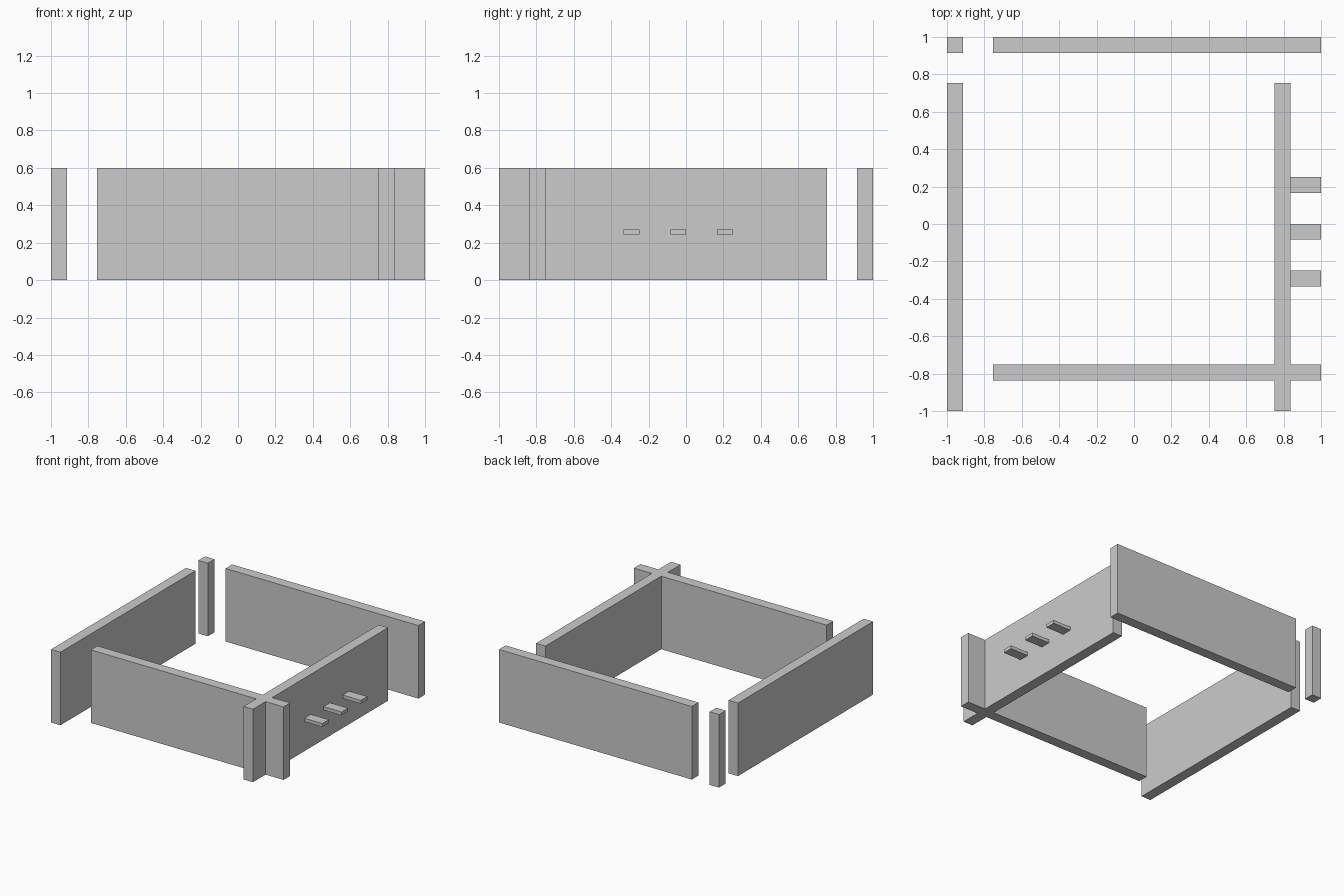
import bpy
import bmesh

if "Cube" in bpy.data.objects:
    bpy.data.objects.remove(bpy.data.objects["Cube"])

HEIGHT = 0.6
T = 0.086      # wall thickness
GAP = 0.753    # end of each wall beside an open corner
C0, C1 = 0.75, 0.836   # faces of the crossing walls


def prism(name, outline, z0=0.0, z1=HEIGHT):
    """Extrude a flat outline upward into a closed solid."""
    bm = bmesh.new()
    base = bm.faces.new([bm.verts.new((x, y, z0)) for x, y in outline])
    top = bmesh.ops.extrude_face_region(bm, geom=[base])["geom"]
    for v in top:
        if isinstance(v, bmesh.types.BMVert):
            v.co.z = z1
    bmesh.ops.recalc_face_normals(bm, faces=bm.faces)
    mesh = bpy.data.meshes.new(name)
    bm.to_mesh(mesh)
    bm.free()
    if sum(p.area for p in mesh.polygons) and len(mesh.polygons) == len(outline) + 1:
        raise RuntimeError("open solid: " + name)
    obj = bpy.data.objects.new(name, mesh)
    bpy.context.collection.objects.link(obj)
    return obj


def block(name, x0, x1, y0, y1, z0=0.0, z1=HEIGHT):
    return prism(name, [(x0, y0), (x1, y0), (x1, y1), (x0, y1)], z0, z1)


# Free-standing walls and the isolated corner post
block("left_wall", -1, -1 + T, -1, GAP)
block("back_wall", -GAP, 1, 1 - T, 1)
block("corner_post", -1, -1 + T, 1 - T, 1)

# Front and right walls, joined where they cross
prism("crossing_walls", [
    (-GAP, -C1), (C0, -C1), (C0, -1), (C1, -1), (C1, -C1), (1, -C1),
    (1, -C0), (C1, -C0), (C1, GAP), (C0, GAP), (C0, -C0), (-GAP, -C0)])

# Row of flat pegs on the right wall
for i, y in enumerate((-0.333, -0.084, 0.166)):
    block(f"wall_peg_{i + 1}", C1 - 0.01, 1, y, y + 0.084, 0.243, 0.271)
